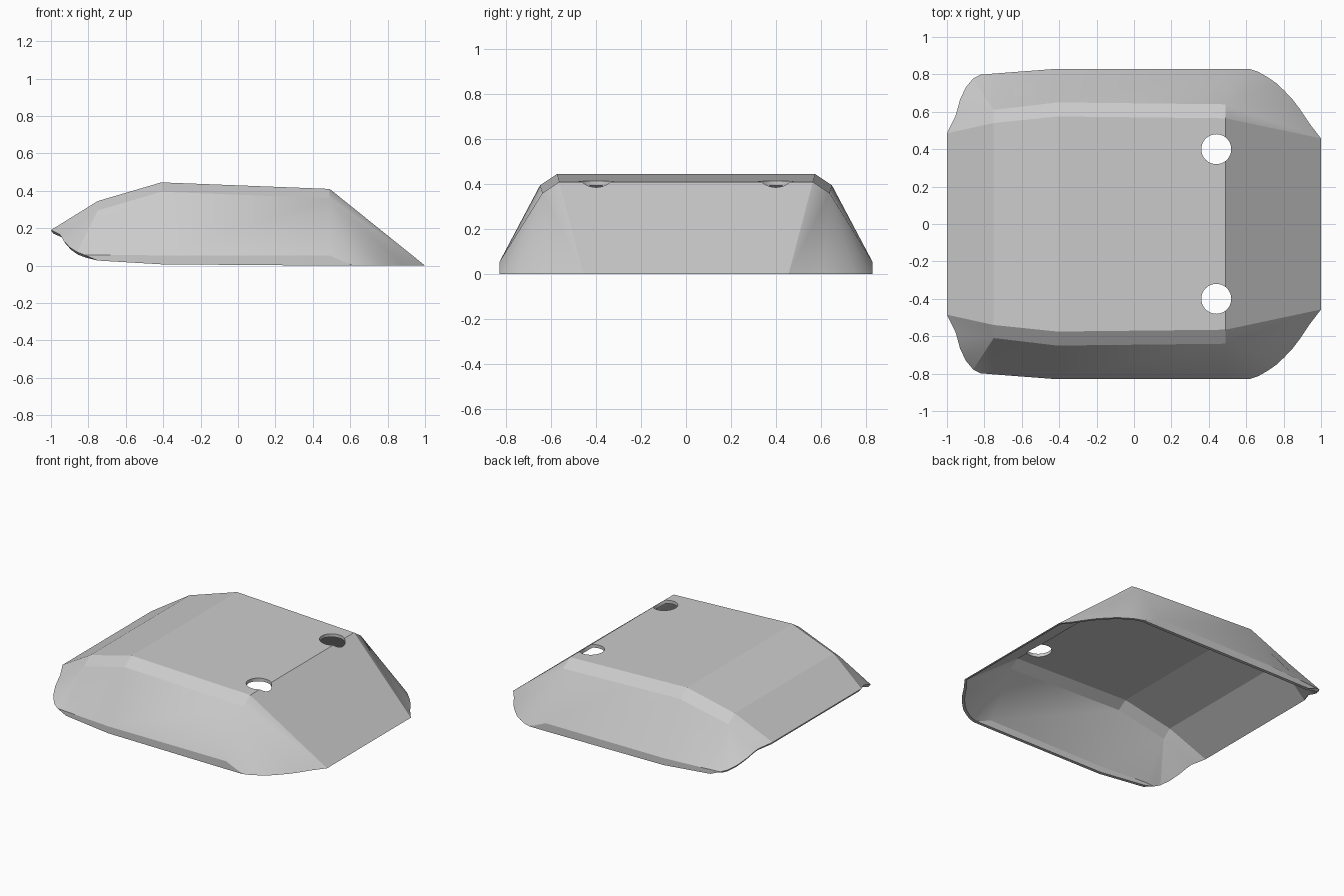
import bpy, bmesh, math

cube = bpy.data.objects.get("Cube")
if cube:
    bpy.data.objects.remove(cube, do_unlink=True)

THICKNESS = 0.022

# Plain grey material
grey = bpy.data.materials.new("light_grey")
grey.use_nodes = True
colour = (0.6, 0.6, 0.6, 1)
grey.diffuse_color = colour
grey.node_tree.nodes["Principled BSDF"].inputs["Base Color"].default_value = colour

# Half sections along x: roof edge, shoulder, top of side band, rim
tail = [(-0.75, 0.54, 0.345), (-0.75, 0.61, 0.295)]
nose = [(0.49, 0.565, 0.41), (0.49, 0.64, 0.36)]
tail_rim = [(-0.955, 0.575, 0.168), (-0.945, 0.61, 0.155), (-0.93, 0.665, 0.13),
            (-0.9, 0.73, 0.098), (-0.86, 0.778, 0.073), (-0.82, 0.798, 0.057)]
nose_rim = [(0.615, 0.83, 0), (0.665, 0.813, 0), (0.716, 0.784, 0), (0.765, 0.75, 0),
            (0.807, 0.709, 0), (0.85, 0.663, 0), (0.888, 0.613, 0), (0.94, 0.535, 0)]

sections = [[(-1, 0.485, 0.19)] * 4]
sections += [tail + [p, p] for p in tail_rim]
sections += [
    tail + [(-0.75, 0.804, 0.057), (-0.75, 0.804, 0.027)],
    [(-0.41, 0.575, 0.445), (-0.41, 0.65, 0.395), (-0.41, 0.83, 0.055), (-0.41, 0.83, 0.007)],
    nose + [(0.49, 0.83, 0.055), (0.49, 0.83, 0)],
]
sections += [nose + [p, p] for p in nose_rim]
sections += [[(1, 0.457, 0)] * 4]

# Loft the outer skin, merging repeated points into fans
bm = bmesh.new()
verts = {}


def vert(p):
    if p not in verts:
        verts[p] = bm.verts.new(p)
    return verts[p]


def full(section):
    return [(x, -y, z) for x, y, z in reversed(section)] + section


for a, b in zip(sections, sections[1:]):
    a, b = full(a), full(b)
    for i in range(len(a) - 1):
        corners = list(dict.fromkeys([a[i], b[i], b[i + 1], a[i + 1]]))
        if len(corners) > 2 and not bm.faces.get([vert(p) for p in corners]):
            bm.faces.new([vert(p) for p in corners])
bm.normal_update()

# Thicken inwards, keeping the rim above the ground
outer_faces = list(bm.faces)
rim_edges = [e for e in bm.edges if e.is_boundary]
inner = {}
for v in list(bm.verts):
    co = v.co - v.normal * THICKNESS * min(v.calc_shell_factor(), 1.6)
    co.z = max(co.z, 0)
    inner[v] = bm.verts.new(co)
for f in outer_faces:
    bm.faces.new([inner[v] for v in reversed(f.verts)])
for e in rim_edges:
    loop = e.link_loops[0]
    a, b = loop.vert, loop.link_loop_next.vert
    bm.faces.new([b, a, inner[a], inner[b]])
bmesh.ops.recalc_face_normals(bm, faces=bm.faces)

mesh = bpy.data.meshes.new("cover_shell")
bm.to_mesh(mesh)
bm.free()
mesh.materials.append(grey)
shell = bpy.data.objects.new("cover_shell", mesh)
bpy.context.collection.objects.link(shell)

# Two round holes through the roof ridge
for side in (-1, 1):
    bpy.ops.mesh.primitive_cylinder_add(vertices=48, radius=0.08, depth=0.5,
                                        location=(0.44, side * 0.4, 0.4))
    cutter = bpy.context.object
    cutter.name = "hole_cutter"
    cutter.hide_render = True
    cutter.data.materials.append(grey)
    cut = shell.modifiers.new("hole", 'BOOLEAN')
    cut.operation = 'DIFFERENCE'
    cut.solver = 'EXACT'
    cut.object = cutter
    bpy.context.view_layer.objects.active = shell
    bpy.ops.object.modifier_apply(modifier=cut.name)
    bpy.data.objects.remove(cutter, do_unlink=True)

# Smooth only the rounded corners
bpy.ops.object.select_all(action='DESELECT')
shell.select_set(True)
bpy.context.view_layer.objects.active = shell
bpy.ops.object.shade_smooth_by_angle(angle=math.radians(14))
